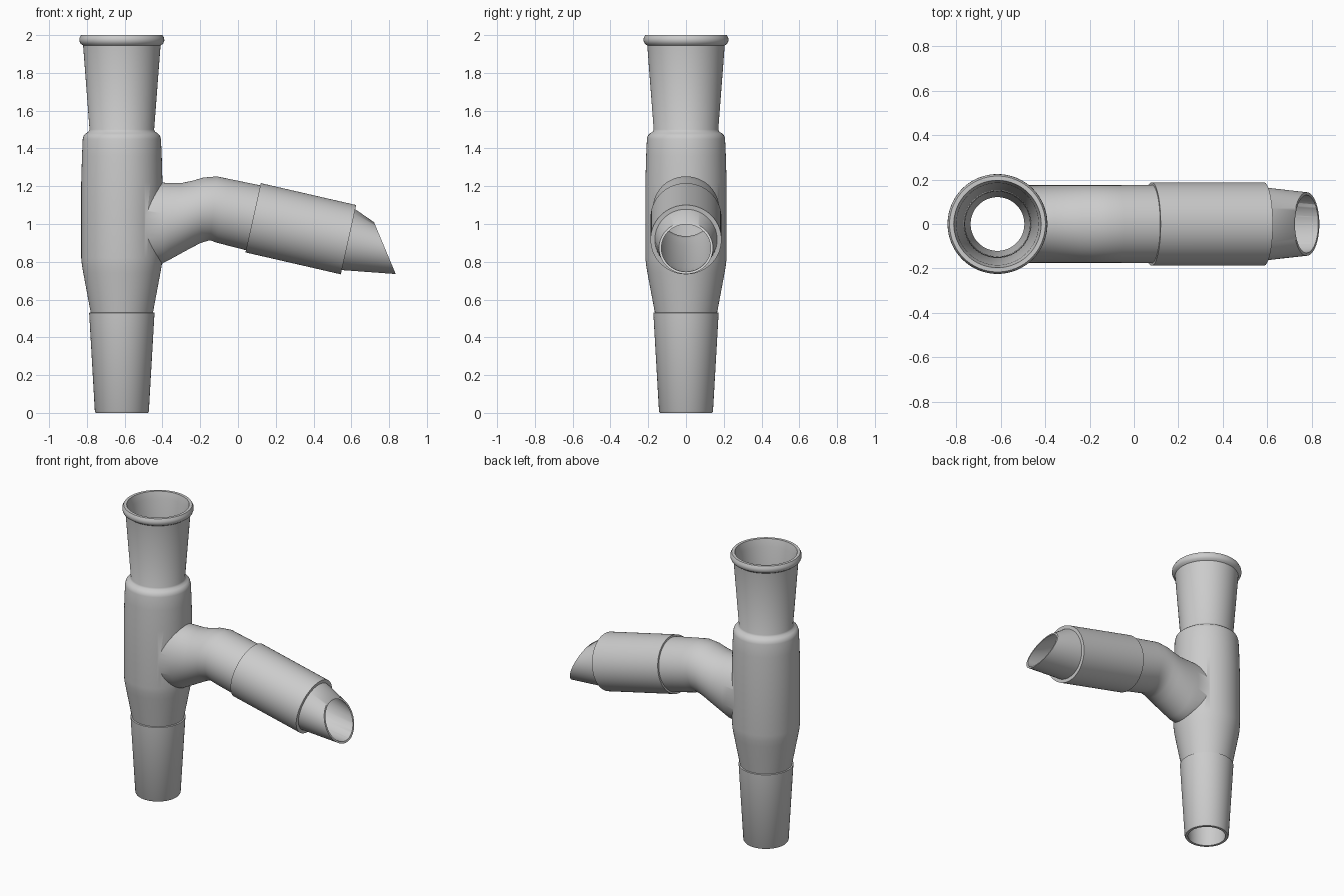
import bpy, bmesh
from math import sin, cos, pi, radians
from mathutils import Vector

if "Cube" in bpy.data.objects:
    bpy.data.objects.remove(bpy.data.objects["Cube"])

N = 64
AXIS_X = -0.615


def loft(name, rings):
    """Closed solid skinned through a list of rings, capped at both ends."""
    bm = bmesh.new()
    loops = [[bm.verts.new(p) for p in r] for r in rings]
    for a, b in zip(loops, loops[1:]):
        for i in range(N):
            j = (i + 1) % N
            bm.faces.new((a[i], a[j], b[j], b[i]))
    bm.faces.new(loops[0])
    bm.faces.new(loops[-1])
    bmesh.ops.recalc_face_normals(bm, faces=bm.faces)
    me = bpy.data.meshes.new(name)
    bm.to_mesh(me)
    bm.free()
    ob = bpy.data.objects.new(name, me)
    bpy.context.collection.objects.link(ob)
    return ob


def upright(r, z):
    return [Vector((AXIS_X + r * cos(2 * pi * i / N), r * sin(2 * pi * i / N), z))
            for i in range(N)]


def tilted(x, z, deg, h, w):
    """Ellipse whose long axis leans deg towards +x; h and w are half sizes."""
    up = Vector((sin(radians(deg)), 0, cos(radians(deg))))
    side = Vector((0, 1, 0))
    return [Vector((x, 0, z)) + up * h * cos(2 * pi * (i + .5) / N)
            + side * w * sin(2 * pi * (i + .5) / N) for i in range(N)]


def boolean(target, tool, op):
    m = target.modifiers.new(op.lower(), 'BOOLEAN')
    m.operation, m.object, m.solver = op, tool, 'EXACT'
    bpy.context.view_layer.objects.active = target
    bpy.ops.object.modifier_apply(modifier=m.name)
    bpy.data.objects.remove(tool)


# Upright tube: tapered lower joint, body, shoulder, flared socket and rim
body_outer = [(.138, 0), (.143, .008), (.173, .53), (.165, .532), (.204, .74),
              (.211, .78), (.215, .82), (.215, 1.22), (.211, 1.36), (.207, 1.45),
              (.202, 1.468), (.190, 1.48), (.177, 1.488), (.171, 1.50),
              (.205, 1.945), (.219, 1.955), (.225, 1.97), (.224, 1.985), (.216, 2.0)]
body_inner = [(.120, -.05), (.121, 0), (.146, .53), (.193, .82), (.193, 1.40),
              (.184, 1.448), (.152, 1.475), (.149, 1.50), (.185, 1.95),
              (.197, 2.0), (.198, 2.05)]

# Side arm: flared root, downward bend
arm = [(-.60, .99, 0, .220, .175), (-.40, 1.005, 0, .214, .175),
       (-.36, 1.015, 0, .203, .175), (-.30, 1.031, 0, .186, .175),
       (-.24, 1.053, 1, .177, .175), (-.19, 1.073, 2, .173, .175),
       (-.13, 1.083, 6, .170, .175), (-.08, 1.070, 12.5, .172, .175),
       (.08, 1.033, 12.5, .176, .176)]
# Sleeve and tapered drip tip cut at an angle
sleeve = [(.08, 1.033, 12.5, .188, .188), (.585, .917, 12.5, .188, .188)]
tip = [(.585, .917, 12.5, .165, .165), (.7775, .8725, -22.7, .149, .143)]


def shrink(rings, t):
    return [(x, z, d, h - t, w - t) for x, z, d, h, w in rings]


adapter = loft("glass_adapter", [upright(*p) for p in body_outer])
arm_solid = loft("side_arm", [tilted(*r) for r in arm + sleeve + tip])
boolean(adapter, arm_solid, 'UNION')

# Hollow out the bores
bore = loft("upright_bore", [upright(*p) for p in body_inner])
inner = shrink(arm, .022) + shrink(tip, .013)
x, z, d, h, w = inner[-1]
inner.append((x + .06, z - .014, d, h - .003, w - .003))
arm_bore = loft("arm_bore", [tilted(*r) for r in inner])
boolean(bore, arm_bore, 'UNION')
boolean(adapter, bore, 'DIFFERENCE')

bpy.ops.object.select_all(action='DESELECT')
adapter.select_set(True)
bpy.context.view_layer.objects.active = adapter
bpy.ops.object.shade_smooth_by_angle(angle=radians(40))
